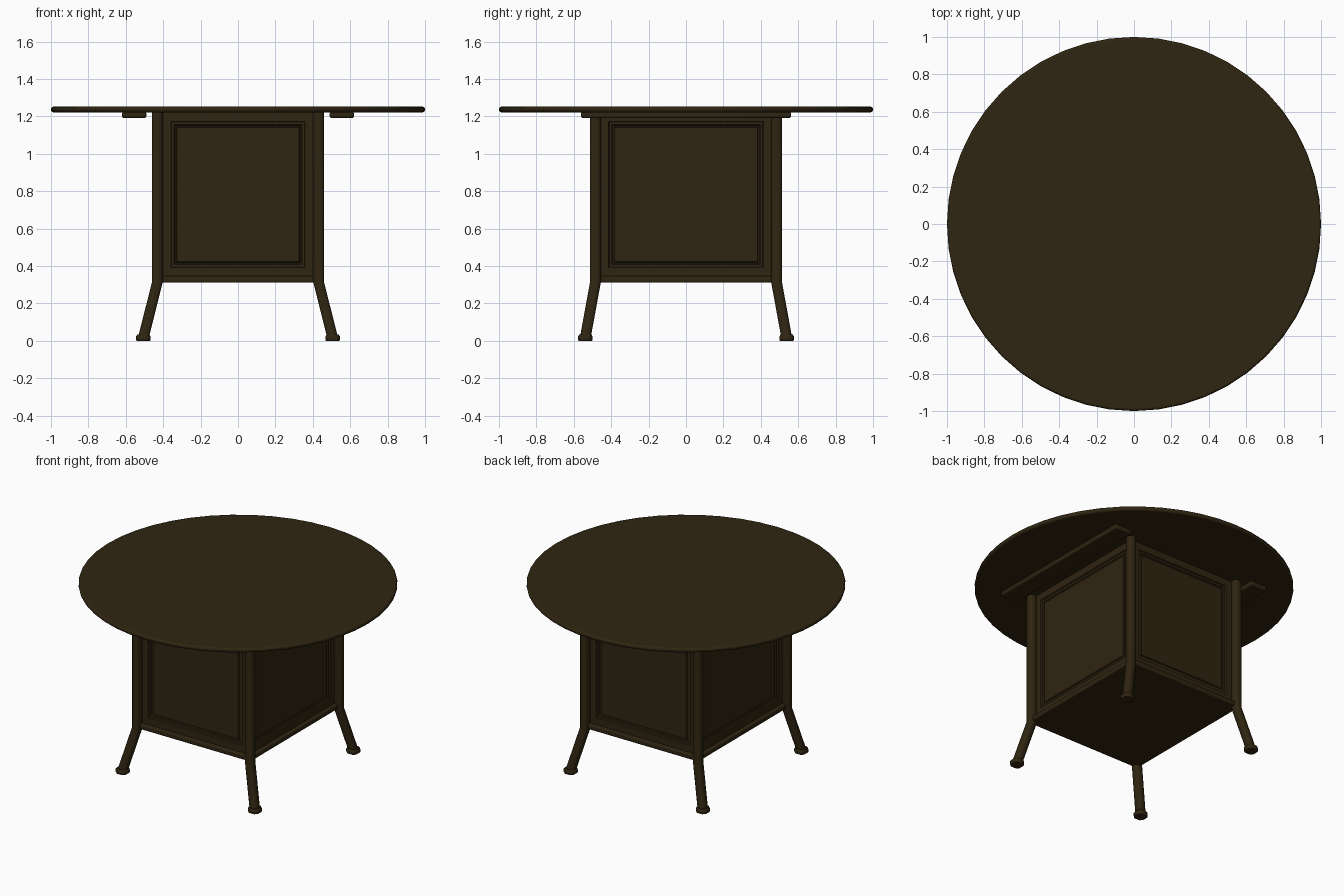
import bpy, bmesh, math
from mathutils import Matrix, Vector

if "Cube" in bpy.data.objects:
    bpy.data.objects.remove(bpy.data.objects["Cube"])

wood = bpy.data.materials.new("dark_brown_wood")
wood.diffuse_color = (0.028, 0.018, 0.0055, 1)
wood.use_nodes = True
wood.node_tree.nodes["Principled BSDF"].inputs["Base Color"].default_value = wood.diffuse_color


def finish(name, bm, bevel=0.0, angle=40):
    bmesh.ops.recalc_face_normals(bm, faces=bm.faces)
    me = bpy.data.meshes.new(name)
    bm.to_mesh(me)
    bm.free()
    ob = bpy.data.objects.new(name, me)
    bpy.context.collection.objects.link(ob)
    me.materials.append(wood)
    if bevel:
        m = ob.modifiers.new("soft_edges", 'BEVEL')
        m.width, m.segments = bevel, 3
        m.limit_method, m.angle_limit = 'ANGLE', math.radians(40)
    bpy.ops.object.select_all(action='DESELECT')
    ob.select_set(True)
    bpy.context.view_layer.objects.active = ob
    bpy.ops.object.shade_smooth_by_angle(angle=math.radians(angle))
    return ob


def box_bm(centre, size):
    bm = bmesh.new()
    bmesh.ops.create_cube(bm, size=1, matrix=Matrix.Translation(centre) @ Matrix.Diagonal((*size, 1)))
    return bm


# Round top with softened rim
bm = bmesh.new()
bmesh.ops.create_cone(bm, cap_ends=True, segments=48, radius1=1, radius2=1, depth=0.03,
                      matrix=Matrix.Translation((0, 0, 1.237)))
finish("table_top", bm, 0.012)

# Bottom board between the legs
finish("bottom_board", box_bm((0, 0, 0.329), (0.89, 1.0, 0.034)), 0.008)


# Legs: rounded-square section swept down and kicked outwards, then a foot
def loft(name, rings):
    bm = bmesh.new()
    loops = []
    for x, y, z, half in rings:
        c = half * 0.55
        pts = [(half, -c), (half, c), (c, half), (-c, half),
               (-half, c), (-half, -c), (-c, -half), (c, -half)]
        loops.append([bm.verts.new((x + a, y + b, z)) for a, b in pts])
    for lo, hi in zip(loops, loops[1:]):
        for i in range(8):
            bm.faces.new((lo[i], lo[(i + 1) % 8], hi[(i + 1) % 8], hi[i]))
    bm.faces.new(loops[0])
    bm.faces.new(loops[-1])
    finish(name, bm, 0, 50)


for fb, sy in (("front", -1), ("back", 1)):
    for lr, sx in (("left", -1), ("right", 1)):
        loft(f"{fb}_{lr}_leg", [(sx * 0.505, sy * 0.538, 0.02, 0.029),
                                (sx * 0.431, sy * 0.484, 0.315, 0.029),
                                (sx * 0.431, sy * 0.484, 1.225, 0.029)])
        loft(f"{fb}_{lr}_foot", [(sx * 0.506, sy * 0.538, z, h) for z, h in
                                 ((0, 0.036), (0.006, 0.039), (0.024, 0.039), (0.033, 0.033))])


# Panelled walls: nested insets form the moulding
def panel(name, width, dist, turn):
    bm = box_bm((0, -dist + 0.0125, 0.783), (width, 0.025, 0.884))
    bm.faces.ensure_lookup_table()
    face = min(bm.faces, key=lambda f: f.calc_center_median().y)
    for thick, depth in ((0.072, 0), (0.006, -0.008), (0.018, 0), (0.006, -0.006),
                         (0.010, 0), (0.006, 0.008)):
        bmesh.ops.inset_region(bm, faces=[face], thickness=thick, depth=0)
        for v in face.verts:
            v.co.y -= depth
    bmesh.ops.rotate(bm, verts=bm.verts, cent=Vector(), matrix=Matrix.Rotation(turn, 3, 'Z'))
    finish(name, bm, 0, 25)


panel("front_panel", 0.82, 0.470, 0)
panel("right_panel", 0.93, 0.418, math.pi / 2)
panel("back_panel", 0.82, 0.470, math.pi)
panel("left_panel", 0.93, 0.418, -math.pi / 2)

# Cleats under the top
for lr, sx in (("left", -1), ("right", 1)):
    finish(f"{lr}_cleat", box_bm((sx * 0.555, 0, 1.2085), (0.13, 1.125, 0.033)), 0.01)
